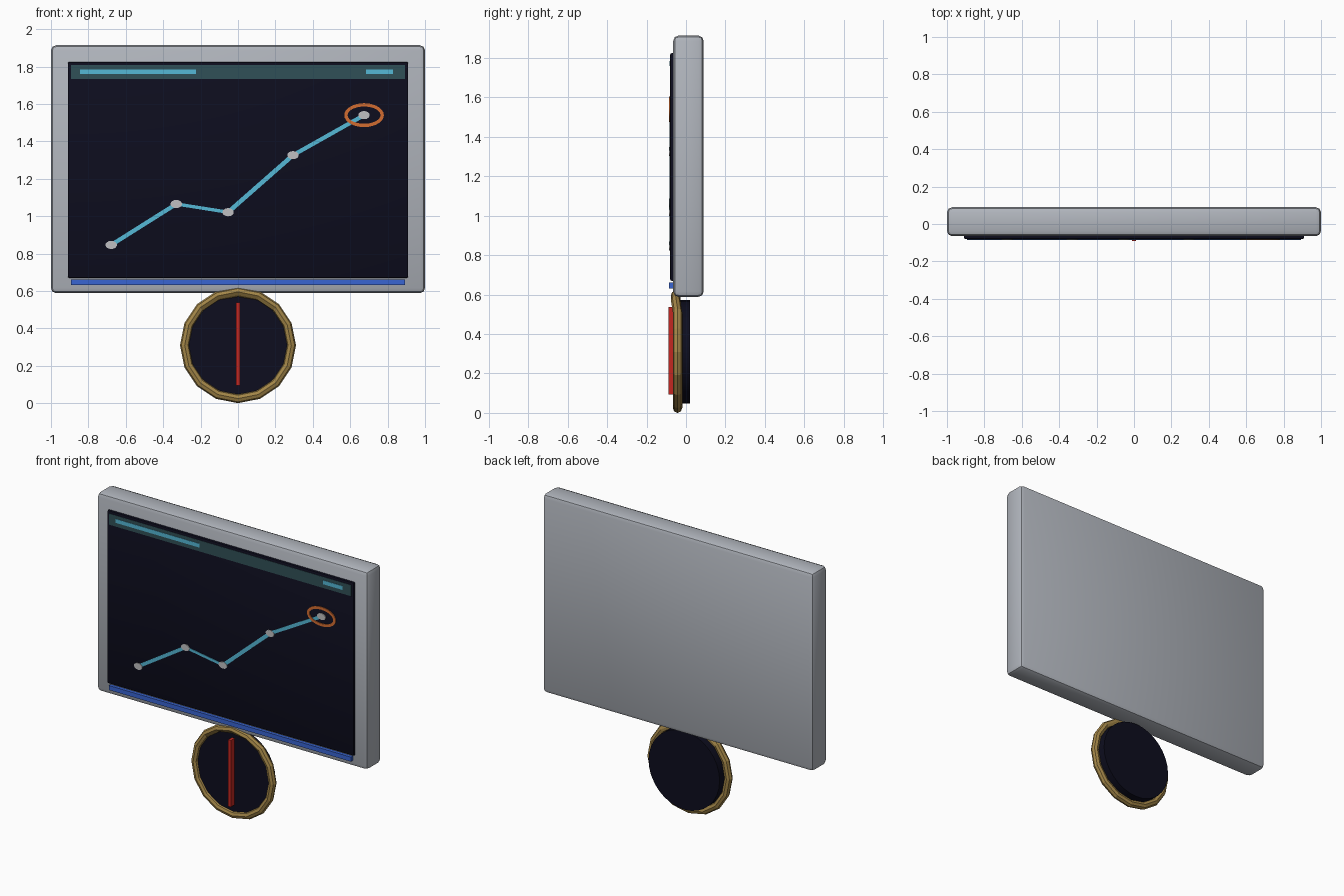
import bpy, bmesh, math
from mathutils import Matrix, Vector

if "Cube" in bpy.data.objects:
    bpy.data.objects.remove(bpy.data.objects["Cube"])


def material(name, r, g, b):
    m = bpy.data.materials.new(name)
    m.diffuse_color = (r, g, b, 1)
    m.use_nodes = True
    m.node_tree.nodes["Principled BSDF"].inputs["Base Color"].default_value = m.diffuse_color
    return m


GREY = material("casing_grey", 0.44, 0.465, 0.51)
DARK = material("screen_navy", 0.004, 0.004, 0.013)
TEAL = material("header_teal", 0.03, 0.08, 0.095)
CYAN = material("chart_cyan", 0.09, 0.48, 0.67)
BLUE = material("strip_blue", 0.04, 0.13, 0.65)
WHITE = material("point_grey", 0.53, 0.53, 0.54)
ORANGE = material("marker_orange", 0.65, 0.15, 0.03)
GOLD = material("rim_brass", 0.37, 0.24, 0.065)
RED = material("needle_red", 0.55, 0.02, 0.015)


def finish(bm, name, mat, smooth=True):
    bmesh.ops.recalc_face_normals(bm, faces=bm.faces)
    me = bpy.data.meshes.new(name)
    bm.to_mesh(me)
    bm.free()
    me.materials.append(mat)
    ob = bpy.data.objects.new(name, me)
    bpy.context.collection.objects.link(ob)
    if smooth:
        bpy.ops.object.select_all(action='DESELECT')
        ob.select_set(True)
        bpy.context.view_layer.objects.active = ob
        bpy.ops.object.shade_smooth_by_angle(angle=math.radians(35))
    return ob


def box(name, mat, x, y, z, bevel=0, segments=2, rot=0):
    """Box from (min, max) ranges, optionally bevelled, turned about y."""
    size = Vector((x[1] - x[0], y[1] - y[0], z[1] - z[0]))
    mid = Vector((x[0] + x[1], y[0] + y[1], z[0] + z[1])) / 2
    bm = bmesh.new()
    bmesh.ops.create_cube(bm, size=1, matrix=Matrix.Diagonal((*size, 1)))
    if bevel:
        bmesh.ops.bevel(bm, geom=bm.edges[:], offset=bevel, segments=segments,
                        profile=0.5, affect='EDGES')
    bm.transform(Matrix.Translation(mid) @ Matrix.Rotation(rot, 4, 'Y'))
    return finish(bm, name, mat, bevel > 0)


def disc(name, mat, x, z, y, rx, rz, sides):
    """Elliptical disc facing the front."""
    bm = bmesh.new()
    bmesh.ops.create_cone(bm, cap_ends=True, segments=sides, radius1=1, radius2=1, depth=1)
    bm.transform(Matrix.Translation((x, sum(y) / 2, z))
                 @ Matrix.Diagonal((rx, y[1] - y[0], rz, 1))
                 @ Matrix.Rotation(math.pi / 2, 4, 'X'))
    return finish(bm, name, mat)


def ring(bm, centre, rx, rz, profile, sides):
    """Sweep a closed (radial, depth) profile round an ellipse."""
    loops = []
    for i in range(sides):
        a = 2 * math.pi * i / sides
        loops.append([bm.verts.new((centre[0] + (rx + r) * math.sin(a), centre[1] + d,
                                    centre[2] + (rz + r) * math.cos(a))) for r, d in profile])
    n = len(profile)
    for i in range(sides):
        p, q = loops[i], loops[(i + 1) % sides]
        for j in range(n):
            k = (j + 1) % n
            bm.faces.new((p[j], p[k], q[k], q[j]))
    return bm


# Casing and screen
box("casing", GREY, (-1, 1), (-0.065, 0.09), (0.588, 1.914), 0.028)
box("screen", DARK, (-0.91, 0.91), (-0.08, -0.05), (0.67, 1.825), 0.008)

# Header strip, its two bars, and the strip along the bottom
box("header_strip", TEAL, (-0.893, 0.893), (-0.082, -0.078), (1.733, 1.807))
for n, x in (("left", (-0.845, -0.225)), ("right", (0.685, 0.83))):
    box("header_bar_" + n, CYAN, x, (-0.084, -0.081), (1.759, 1.785))
box("bottom_strip", BLUE, (-0.893, 0.893), (-0.086, -0.06), (0.632, 0.662))

# Chart line with points
points = [(-0.678, 0.846), (-0.33, 1.065), (-0.053, 1.021), (0.294, 1.326), (0.674, 1.54)]
for i, (a, b) in enumerate(zip(points, points[1:])):
    dx, dz = b[0] - a[0], b[1] - a[1]
    half = math.hypot(dx, dz) / 2
    thick = 0.008 + 0.006 * abs(dz) / half / 2
    cx, cz = (a[0] + b[0]) / 2, (a[1] + b[1]) / 2
    box(f"chart_line_{i}", CYAN, (cx - half, cx + half), (-0.083, -0.078),
        (cz - thick, cz + thick), rot=-math.atan2(dz, dx))
for i, (x, z) in enumerate(points):
    disc(f"chart_point_{i}", WHITE, x, z, (-0.085, -0.078), 0.031, 0.022, 14)

# Orange ring round the last point
bm = ring(bmesh.new(), (points[-1][0], -0.081, points[-1][1]), 0.097, 0.055,
          [(-0.009, -0.004), (0.009, -0.004), (0.009, 0.003), (-0.009, 0.003)], 28)
finish(bm, "marker_ring", ORANGE)

# Round dial: disc, brass rim and needle
disc("dial_face", DARK, 0, 0.31, (-0.05, 0.02), 0.262, 0.262, 32)
tube = [(0.025 * math.cos(math.pi * k / 4), 0.024 * math.sin(math.pi * k / 4)) for k in range(8)]
bm = ring(bmesh.new(), (0, -0.043, 0.31), 0.285, 0.285, tube, 16)
for v in bm.verts:
    if v.co.z > 0.565:  # top of the rim laps over the casing
        v.co.y -= 0.01
finish(bm, "dial_rim", GOLD, smooth=False)
box("dial_needle", RED, (-0.01, 0.01), (-0.09, -0.045), (0.094, 0.538))
